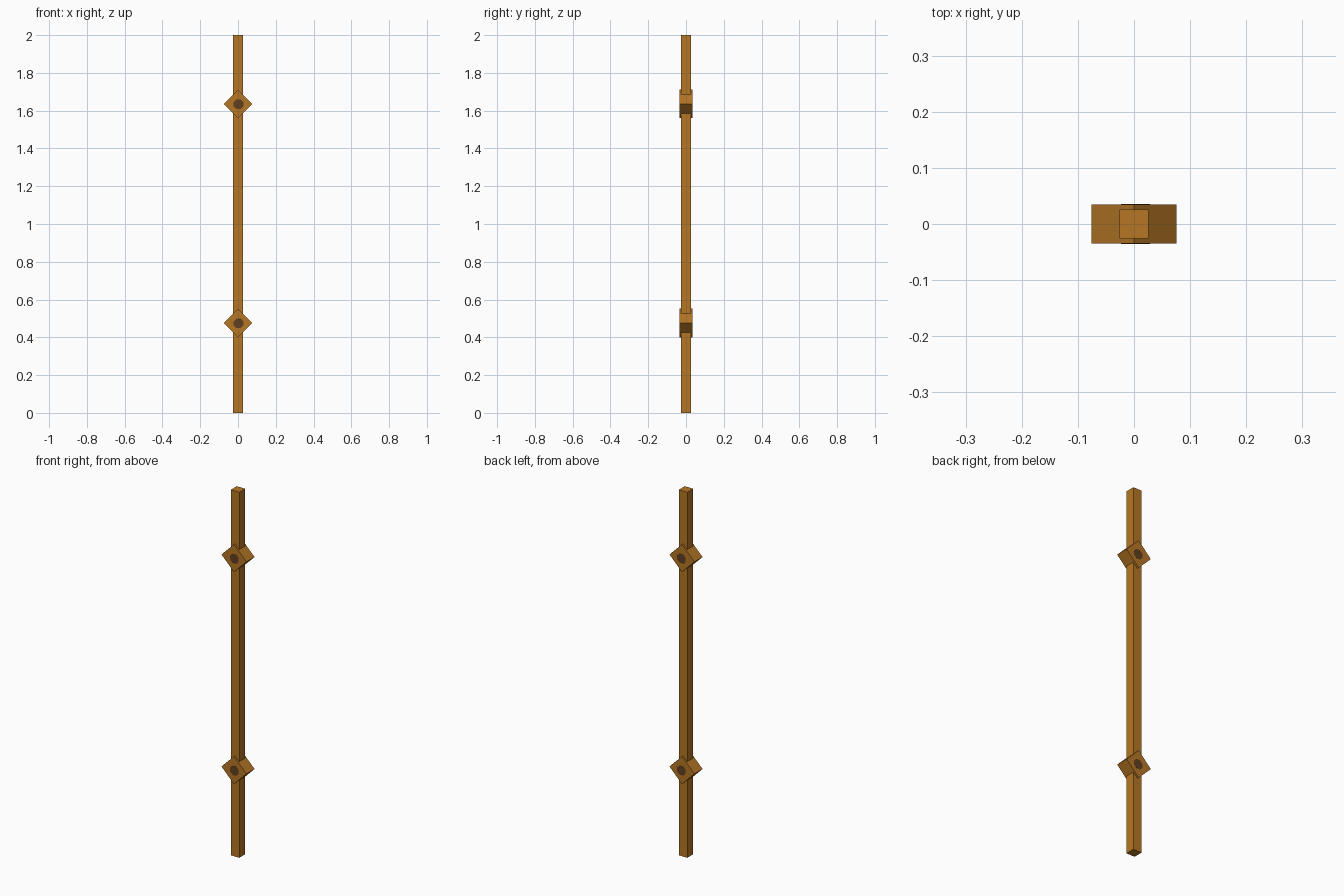
import bpy, math

if "Cube" in bpy.data.objects:
    bpy.data.objects.remove(bpy.data.objects["Cube"])


def material(name, rgb):
    m = bpy.data.materials.new(name)
    m.diffuse_color = (*rgb, 1)
    m.use_nodes = True
    m.node_tree.nodes["Principled BSDF"].inputs["Base Color"].default_value = m.diffuse_color
    return m


wood = material("brown wood", (0.46, 0.18, 0.018))
dark = material("dark brown peg", (0.12, 0.05, 0.015))


def box(name, size, z, turn=0):
    bpy.ops.mesh.primitive_cube_add(size=1, location=(0, 0, z), rotation=(0, turn, 0))
    ob = bpy.context.object
    ob.name = name
    ob.scale = size
    ob.data.materials.append(wood)


# Tall square post
box("post", (0.051, 0.051, 2), 1)

for label, z in (("lower", 0.476), ("upper", 1.636)):
    # Block turned on its corner
    side = 0.0757 * math.sqrt(2)
    box(label + "_block", (side, 0.07, side), z, math.pi / 4)
    # Octagonal peg running through the block, its ends showing front and back
    bpy.ops.mesh.primitive_cylinder_add(vertices=8, radius=0.028, depth=0.0704,
                                        location=(0.003, 0, z - 0.002),
                                        rotation=(math.pi / 2, math.pi / 8, 0))
    peg = bpy.context.object
    peg.name = label + "_peg"
    peg.data.materials.append(dark)
